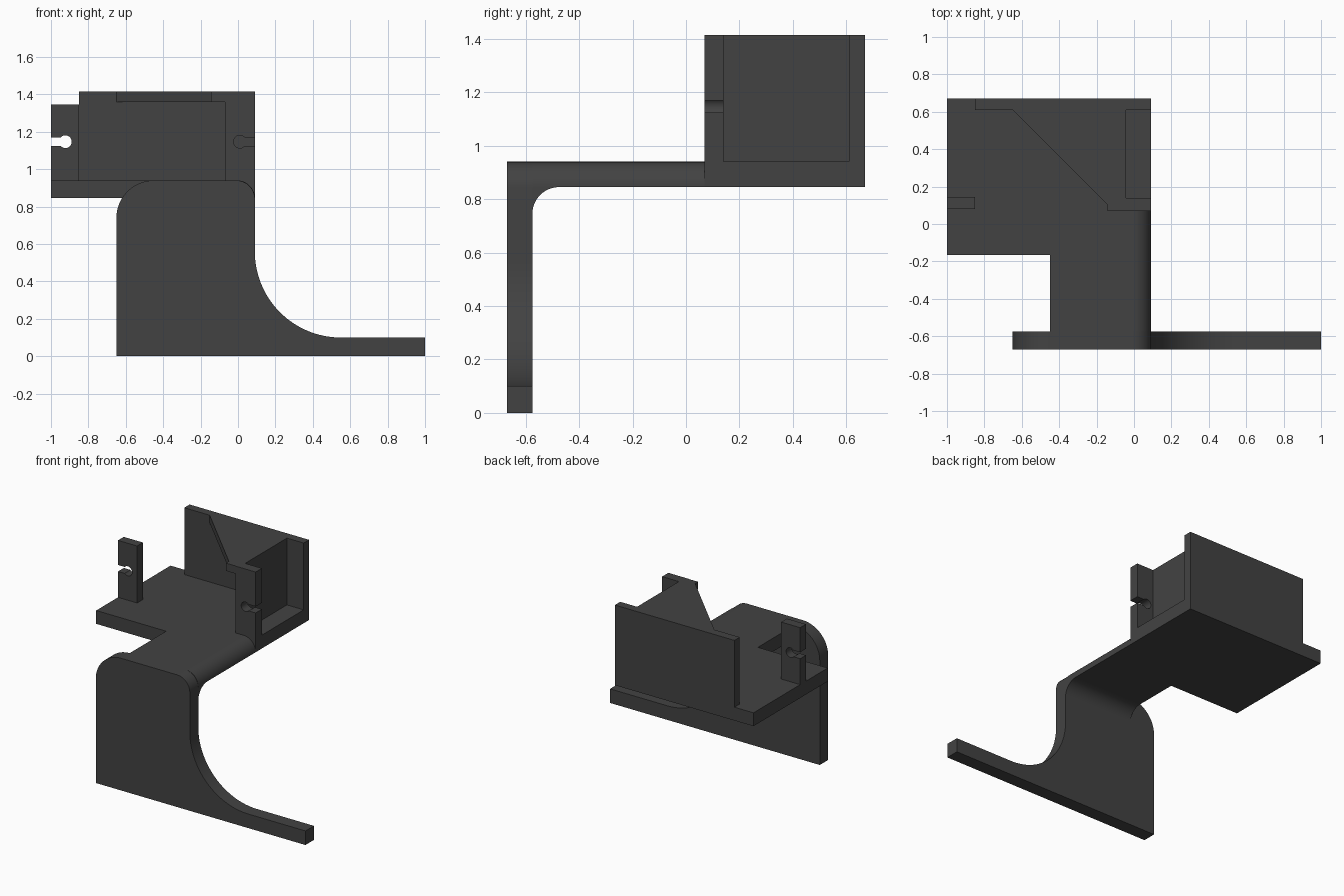
import bpy, bmesh, math

if "Cube" in bpy.data.objects:
    bpy.data.objects.remove(bpy.data.objects["Cube"])

grey = bpy.data.materials.new("dark grey")
grey.diffuse_color = (0.055, 0.055, 0.055, 1)
grey.use_nodes = True
grey.node_tree.nodes["Principled BSDF"].inputs["Base Color"].default_value = grey.diffuse_color


def arc(cx, cz, r, a0, a1, n=20):
    """Points on an arc, angles in degrees."""
    return [(cx + r * math.cos(math.radians(a0 + (a1 - a0) * i / n)),
             cz + r * math.sin(math.radians(a0 + (a1 - a0) * i / n))) for i in range(n + 1)]


def prism(name, profile, axis, lo, hi):
    """Extrude a 2D profile along the x, y or z axis."""
    place = {"x": lambda a, b, d: (d, a, b),
             "y": lambda a, b, d: (a, d, b),
             "z": lambda a, b, d: (a, b, d)}[axis]
    bm = bmesh.new()
    low = [bm.verts.new(place(a, b, lo)) for a, b in profile]
    high = [bm.verts.new(place(a, b, hi)) for a, b in profile]
    bm.faces.new(low)
    bm.faces.new(high)
    n = len(profile)
    for i in range(n):
        j = (i + 1) % n
        bm.faces.new((low[i], low[j], high[j], high[i]))
    bmesh.ops.recalc_face_normals(bm, faces=bm.faces)
    mesh = bpy.data.meshes.new(name)
    bm.to_mesh(mesh)
    bm.free()
    mesh.materials.append(grey)
    ob = bpy.data.objects.new(name, mesh)
    bpy.context.collection.objects.link(ob)
    return ob


def rect(a0, a1, b0, b1):
    return [(a0, b0), (a1, b0), (a1, b1), (a0, b1)]


def keyhole_post(name, edge, inner, hole_x, z1, y0, y1):
    """Upright tab with a round hole opening through a slot to one side edge."""
    s = 1 if edge > inner else -1
    r, half, zc = 0.034, 0.023, 1.147
    a = math.degrees(math.asin(half / r))
    hole = [(hole_x + s * x, z) for x, z in arc(0, zc, r, a, 360 - a, 28)]
    profile = [(inner, 0.94), (inner, z1), (edge, z1), (edge, zc + half)]
    profile += hole + [(edge, zc - half), (edge, 0.94)]
    return prism(name, profile, "y", y0, y1)


# Upright front plate with rounded shoulders and a long swept foot
plate = [(-0.65, 0), (1, 0), (1, 0.1)]
plate += arc(0.55, 0.56, 0.46, 270, 180, 32)
plate += arc(-0.01, 0.84, 0.1, 0, 90)
plate += arc(-0.45, 0.74, 0.2, 90, 180)
prism("front_plate", plate, "y", -0.67, -0.575)

# Neck joining plate and deck, with its rounded right edge
neck = [(-0.45, 0.845), (0.09, 0.845)] + arc(-0.005, 0.845, 0.095, 0, 90)[1:] + [(-0.45, 0.94)]
prism("neck", neck, "y", -0.575, 0.07)

# Concave fillet under the neck
prism("neck_fillet", [(-0.575, 0.845)] + arc(-0.475, 0.745, 0.1, 180, 90), "x", -0.45, 0.09)

# Deck
prism("deck", [(-1, -0.165), (-0.45, -0.165), (-0.45, 0.07), (0.09, 0.07),
               (0.09, 0.67), (-1, 0.67)], "z", 0.845, 0.94)

# Housing: back wall, recessed side wall and corner cover
prism("back_wall", rect(-0.85, 0.09, 0.61, 0.67), "z", 0.94, 1.415)
prism("side_wall", rect(-0.07, -0.042, 0.14, 0.61), "z", 0.94, 1.36)
prism("corner_cover", [(-0.65, 0.61), (-0.145, 0.105), (-0.145, 0.072), (-0.07, 0.072),
                       (-0.07, 0.14), (-0.042, 0.14), (-0.042, 0.61)], "z", 1.36, 1.415)

# Posts with keyhole slots
keyhole_post("right_post", 0.09, -0.07, 0.01, 1.415, 0.07, 0.14)
keyhole_post("left_post", -1.0, -0.85, -0.923, 1.345, 0.08, 0.145)

# Smooth the curved surfaces, keep edges sharp
for ob in bpy.context.collection.objects:
    ob.select_set(True)
    bpy.context.view_layer.objects.active = ob
bpy.ops.object.shade_smooth_by_angle(angle=math.radians(30))
